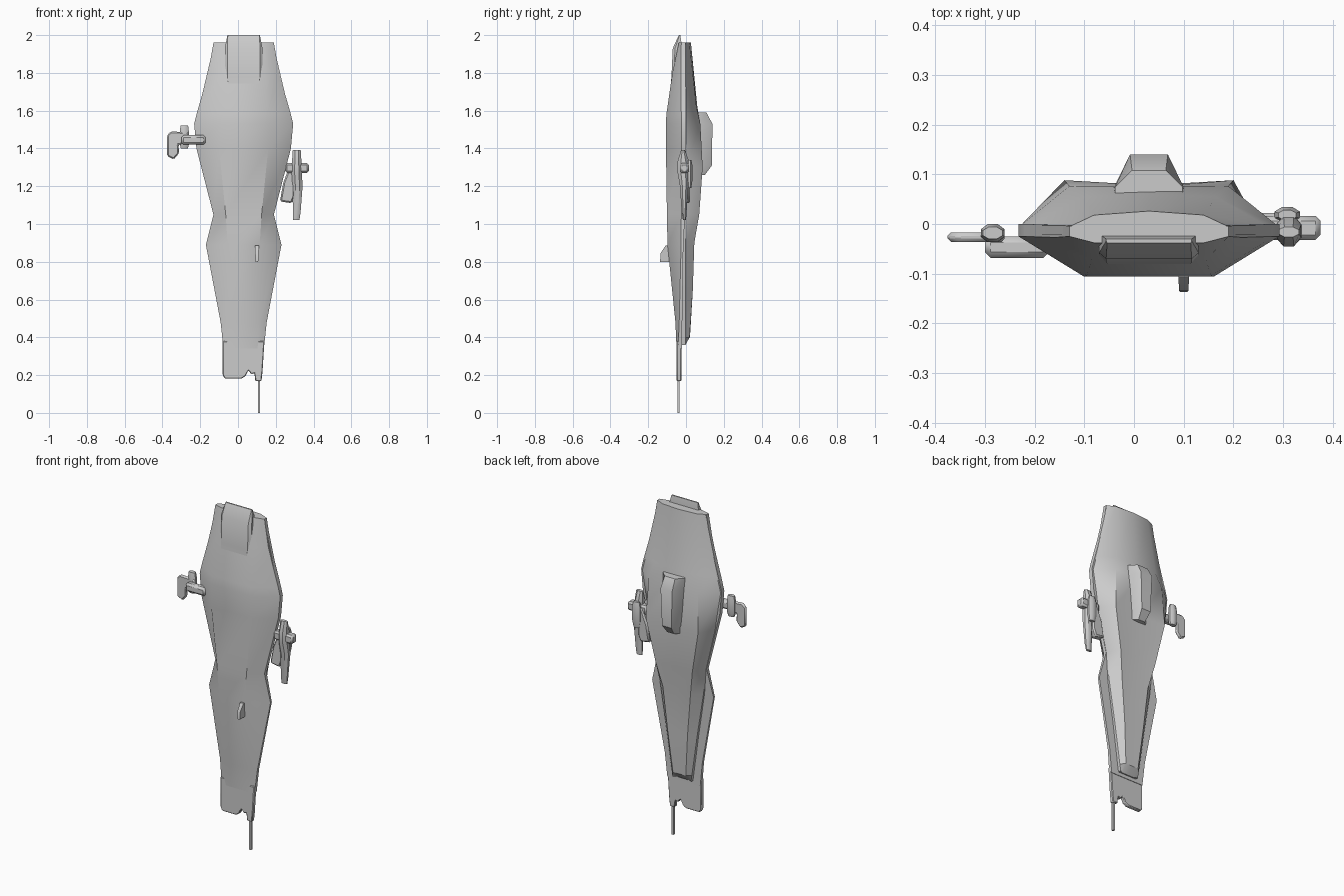
import bpy, bmesh, math

CX = 0.03  # hull centre line


def finish(name, bm, angle=35, bevel=0):
    bmesh.ops.recalc_face_normals(bm, faces=bm.faces)
    mesh = bpy.data.meshes.new(name)
    bm.to_mesh(mesh)
    bm.free()
    ob = bpy.data.objects.new(name, mesh)
    bpy.context.collection.objects.link(ob)
    if bevel:
        m = ob.modifiers.new("bevel", 'BEVEL')
        m.width, m.segments = bevel, 1
    bpy.ops.object.select_all(action='DESELECT')
    bpy.context.view_layer.objects.active = ob
    ob.select_set(True)
    bpy.ops.object.shade_smooth_by_angle(angle=math.radians(angle))
    return ob


def loft(name, sections, angle=35):
    """Skin a stack of closed sections and cap both ends."""
    bm = bmesh.new()
    rings = [[bm.verts.new(p) for p in s] for s in sections]
    n = len(rings[0])
    for a, b in zip(rings, rings[1:]):
        for i in range(n):
            j = (i + 1) % n
            bm.faces.new((a[i], a[j], b[j], b[i]))
    bm.faces.new(rings[0])
    bm.faces.new(rings[-1])
    return finish(name, bm, angle)


def mirrored(z, half):
    """Symmetric section from (half width, y) points on the right side."""
    right = [(CX + w, y, z) for w, y in half]
    left = [(CX - w, y, z) for w, y in reversed(half) if w > 0]
    return right + left


def ring(z, cx, hx, cy, hy, n=8):
    k = 1 / math.cos(math.pi / n)
    angs = [(i + 0.5) * 2 * math.pi / n for i in range(n)]
    return [(cx + hx * k * math.cos(a), cy + hy * k * math.sin(a), z) for a in angs]


def plate(name, outline, y0, y1, bevel=0.0):
    bm = bmesh.new()
    face = bm.faces.new([bm.verts.new((x, y0, z)) for x, z in outline])
    ext = bmesh.ops.extrude_face_region(bm, geom=[face])
    verts = [v for v in ext['geom'] if isinstance(v, bmesh.types.BMVert)]
    bmesh.ops.translate(bm, verts=verts, vec=(0, y1 - y0, 0))
    return finish(name, bm, 30, bevel)


# Front hull shell: z, edge width, face width, face y, edge front y, edge back y
front = [
    (0.34, .107, .070, -.050, -.042, -.022), (0.48, .122, .080, -.056, -.036, -.020),
    (0.89, .200, .085, -.098, -.026, -.014), (1.05, .160, .095, -.101, -.025, -.005),
    (1.40, .250, .130, -.106, -.025, .000), (1.53, .262, .130, -.106, -.025, .000),
    (1.58, .250, .125, -.104, -.025, .000), (1.80, .187, .115, -.072, -.027, -.002),
    (1.96, .160, .110, -.038, -.025, -.004),
]
loft("front_hull", [mirrored(z, [(f, yf), (w, e0), (w, e1)])
                    for z, w, f, yf, e0, e1 in front])

# Back hull shell: z, base width, ridge width, ridge y, centre y
back = [
    (0.36, .060, .040, -.015, -.015), (0.40, .066, .042, .019, .021),
    (0.65, .102, .065, .036, .034), (0.90, .142, .090, .044, .042),
    (1.05, .158, .120, .070, .064), (1.30, .220, .170, .088, .078),
    (1.53, .258, .160, .076, .074), (1.62, .235, .135, .055, .060),
    (1.96, .155, .110, .018, .026),
]
loft("back_hull", [mirrored(z, [(b, -.022), (b, -.003), (r, yb), (0, yc)])
                   for z, b, r, yb, yc in back])

# Hump on the back
hump = [(1.26, .050, .022, .100), (1.31, .056, .030, .137),
        (1.53, .070, .038, .140), (1.59, .068, .034, .108)]
loft("back_hump", [mirrored(z, [(b, .04), (b, .074), (t, y)]) for z, b, t, y in hump])

# Raised cover at the nose
nose = [(1.70, .090, .080, -.084, -.04), (1.78, .100, .086, -.077, -.03),
        (1.93, .100, .086, -.070, -.02), (2.00, .086, .084, -.038, -.030)]
loft("nose_cover", [mirrored(z, [(w, yb), (w, yf + .012 if z < 2 else yf + .004), (t, yf)])
                    for z, w, t, yf, yb in nose], 40)

# Notched tail plate and needle
tail = [(-.081, .38), (-.081, .20), (-.07, .182), (.02, .182), (.04, .195), (.055, .225),
        (.07, .205), (.087, .21), (.092, .168), (.124, .168), (.130, .22), (.14, .38)]
plate("tail_plate", tail, -.049, -.025, .004)
plate("tail_needle", [(.105, .22), (.105, 0), (.117, 0), (.117, .22)], -.046, -.034)

# Small fin on the front face
loft("front_fin", [[(.10 - w, -.08, z), (.10 - w, y, z), (.10 + w, y, z), (.10 + w, -.08, z)]
                   for z, w, y in [(.80, .007, -.137), (.845, .009, -.135), (.885, .011, -.108)]])

# Left arm and pod
plate("left_arm", [(-.30, 1.42), (-.17, 1.42), (-.17, 1.47), (-.30, 1.47)], -.068, -.025, .012)
plate("left_pod", [(-.34, 1.342), (-.312, 1.375), (-.315, 1.42), (-.26, 1.425), (-.26, 1.485),
                   (-.355, 1.49), (-.375, 1.47), (-.375, 1.36)], -.036, -.017, .007)
loft("left_pod_block", [ring(z, -.284, h, -.018, g) for z, h, g in
                        [(1.40, .018, .012), (1.42, .024, .018),
                         (1.49, .024, .018), (1.522, .020, .012)]])

# Right arm, pod and bracket
plate("right_arm", [(.25, 1.27), (.375, 1.27), (.375, 1.322), (.25, 1.322)], -.032, .016, .010)
loft("right_pod", [ring(*r) for r in [
    (1.02, .308, .017, -.008, .008), (1.06, .311, .020, -.010, .013),
    (1.20, .315, .027, -.010, .022), (1.27, .311, .027, -.014, .030),
    (1.33, .311, .025, -.014, .031), (1.392, .311, .021, -.016, .010)]])
plate("right_bracket", [(.222, 1.12), (.285, 1.11), (.30, 1.15), (.30, 1.32), (.275, 1.31),
                        (.24, 1.22)], -.022, .022, .008)
loft("right_pod_cap", [ring(z, .308, h, .018, g) for z, h, g in
                       [(1.19, .018, .010), (1.23, .026, .016), (1.31, .026, .016),
                        (1.34, .018, .010)]])
